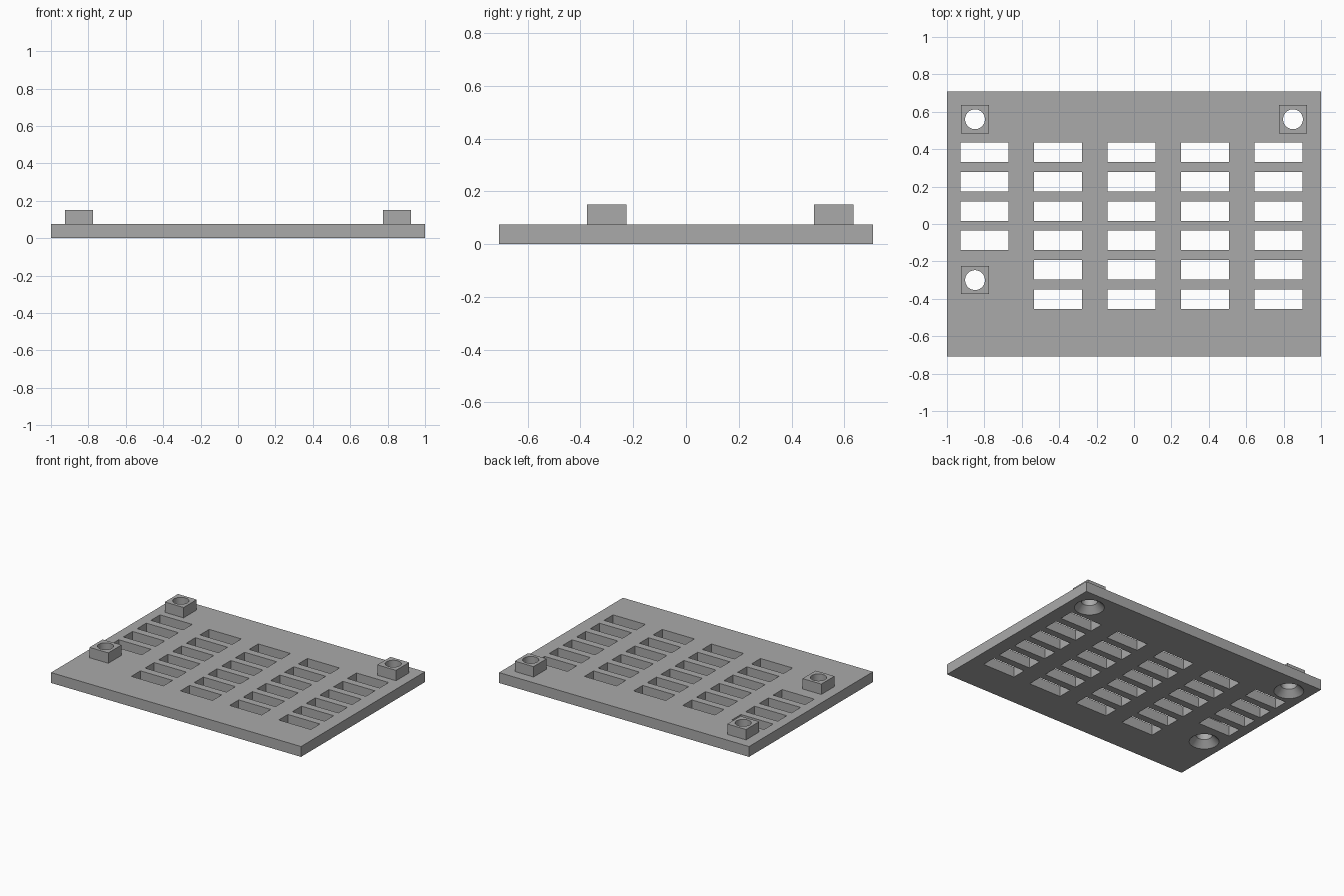
import bpy
import bmesh
from mathutils import Matrix

cube = bpy.data.objects.get("Cube")
if cube:
    bpy.data.objects.remove(cube, do_unlink=True)

GREY = (0.4, 0.4, 0.4, 1)
mat = bpy.data.materials.new("plain grey")
mat.use_nodes = True
mat.diffuse_color = GREY
mat.node_tree.nodes["Principled BSDF"].inputs["Base Color"].default_value = GREY

PLATE_TOP, BOSS_TOP = 0.075, 0.15
BOSSES = [(-0.85, 0.56), (0.85, 0.56), (-0.85, -0.30)]


def add_box(bm, x, y, w, d, z0, z1):
    place = Matrix.Translation((x, y, (z0 + z1) / 2)) @ Matrix.Diagonal((w, d, z1 - z0, 1))
    bmesh.ops.create_cube(bm, size=1, matrix=place)


def add_cone(bm, x, y, r0, r1, z0, z1):
    bmesh.ops.create_cone(bm, cap_ends=True, segments=48, radius1=r0, radius2=r1,
                          depth=z1 - z0, matrix=Matrix.Translation((x, y, (z0 + z1) / 2)))


def make_object(name, bm):
    mesh = bpy.data.meshes.new(name)
    bm.to_mesh(mesh)
    bm.free()
    mesh.materials.append(mat)
    ob = bpy.data.objects.new(name, mesh)
    bpy.context.collection.objects.link(ob)
    return ob


def boolean(ob, cutter, operation):
    mod = ob.modifiers.new(cutter.name, 'BOOLEAN')
    mod.operation, mod.solver, mod.object = operation, 'EXACT', cutter
    cutter.hide_render = True
    cutter.hide_viewport = True


# Flat base plate
bm = bmesh.new()
add_box(bm, 0, 0, 2, 1.416, 0, PLATE_TOP)
plate = make_object("vented_plate", bm)

# Square standoffs, sunk into the plate so they join cleanly
bm = bmesh.new()
for x, y in BOSSES:
    add_box(bm, x, y, 0.15, 0.15, PLATE_TOP / 2, BOSS_TOP)
boolean(plate, make_object("standoff_helper", bm), 'UNION')

# Ventilation slots; the first column stops short of the front standoff
bm = bmesh.new()
for col in range(5):
    for row in range(4 if col == 0 else 6):
        add_box(bm, -0.8 + col * 0.393, 0.383 - row * 0.157, 0.257, 0.104, -0.1, 0.2)
boolean(plate, make_object("slot_cutter", bm), 'DIFFERENCE')

# Screw holes
bm = bmesh.new()
for x, y in BOSSES:
    add_cone(bm, x, y, 0.053, 0.053, -0.1, 0.3)
boolean(plate, make_object("screw_hole_cutter", bm), 'DIFFERENCE')

# Countersinks on the underside
bm = bmesh.new()
for x, y in BOSSES:
    add_cone(bm, x, y, 0.148, 0.048, -0.05, 0.05)
boolean(plate, make_object("countersink_cutter", bm), 'DIFFERENCE')

# Bake the cuts and drop the helpers
bpy.context.view_layer.update()
graph = bpy.context.evaluated_depsgraph_get()
baked = bpy.data.meshes.new_from_object(plate.evaluated_get(graph))
helpers = [m.object for m in plate.modifiers]
plate.modifiers.clear()
plate.data = baked
for helper in helpers:
    bpy.data.objects.remove(helper, do_unlink=True)

# Smooth round walls, sharp edges elsewhere
bpy.ops.object.select_all(action='DESELECT')
plate.select_set(True)
bpy.context.view_layer.objects.active = plate
bpy.ops.object.shade_smooth_by_angle()
